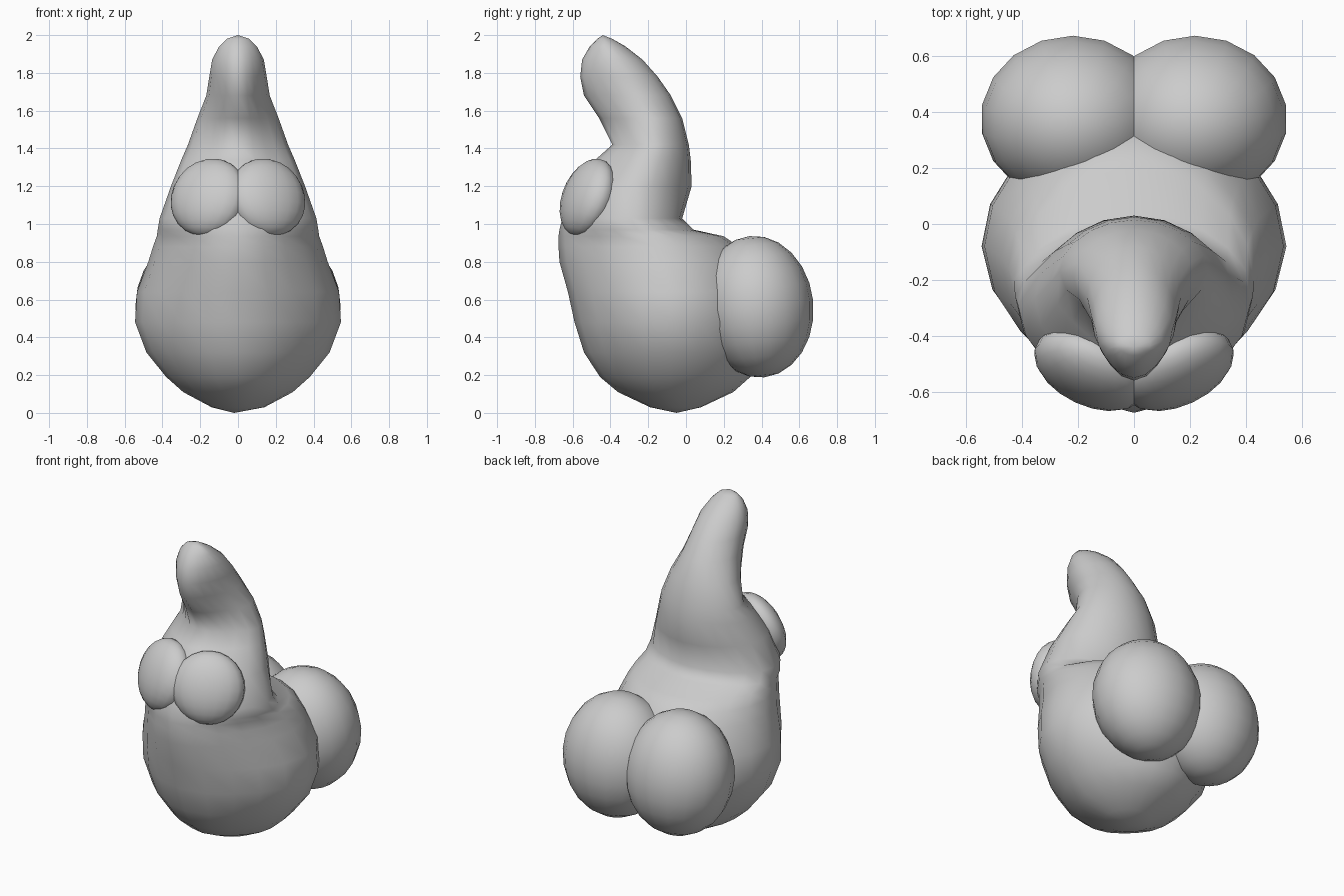
import bpy, bmesh, math
from mathutils import Matrix, Vector, Euler

if "Cube" in bpy.data.objects:
    bpy.data.objects.remove(bpy.data.objects["Cube"])

SEG = 20


def finish(bm, name):
    bmesh.ops.recalc_face_normals(bm, faces=bm.faces)
    for f in bm.faces:
        f.smooth = True
    me = bpy.data.meshes.new(name)
    bm.to_mesh(me)
    bm.free()
    ob = bpy.data.objects.new(name, me)
    bpy.context.collection.objects.link(ob)
    return ob


def loft(name, rings, bottom, top):
    """Horizontal rings: z, front y, back y, half width, y of widest point."""
    bm = bmesh.new()
    loops = []
    for z, yf, yb, w, yw in rings:
        loop = []
        for i in range(SEG):
            a = 2 * math.pi * i / SEG
            c = math.cos(a)
            # front half is slightly pinched towards a keel
            pinch = 0.02 if c > 0 else (0.12 if 1.3 < z < 1.7 else 0.065)
            r = 1 - pinch * math.sin(2 * a) ** 2
            y = yw + r * c * ((yb - yw) if c > 0 else (yw - yf))
            loop.append(bm.verts.new((r * w * math.sin(a), y, z)))
        loops.append(loop)
    for lo, hi in zip(loops, loops[1:]):
        for i in range(SEG):
            j = (i + 1) % SEG
            bm.faces.new((lo[i], lo[j], hi[j], hi[i]))
    for loop, tip in ((loops[0], bottom), (loops[-1], top)):
        v = bm.verts.new(tip)
        for i in range(SEG):
            bm.faces.new((loop[i], loop[(i + 1) % SEG], v))
    return finish(bm, name)


def ellipsoid(name, centre, radii, tilt=0, yaw=0):
    bm = bmesh.new()
    m = Matrix.LocRotScale(Vector(centre), Euler((math.radians(tilt), 0, math.radians(yaw))), Vector(radii))
    bmesh.ops.create_uvsphere(bm, u_segments=18, v_segments=12, radius=1, matrix=m)
    return finish(bm, name)


# Pear-shaped body flowing up into a forward-curling trunk
loft("body", [
    (0.03, -0.19, 0.08, 0.14, -0.06),
    (0.11, -0.36, 0.25, 0.29, -0.08),
    (0.19, -0.455, 0.34, 0.38, -0.08),
    (0.32, -0.54, 0.39, 0.485, -0.08),
    (0.48, -0.59, 0.41, 0.545, -0.08),
    (0.64, -0.625, 0.40, 0.535, -0.08),
    (0.80, -0.67, 0.34, 0.475, -0.12),
    (0.88, -0.675, 0.28, 0.45, -0.16),
    (0.935, -0.675, 0.20, 0.43, -0.20),
    (0.97, -0.67, 0.04, 0.425, -0.26),
    (1.03, -0.655, -0.02, 0.415, -0.29),
    (1.20, -0.585, 0.03, 0.355, -0.27),
    (1.34, -0.48, 0.025, 0.30, -0.21),
    (1.42, -0.39, 0.015, 0.265, -0.17),
    (1.56, -0.46, -0.02, 0.215, -0.19),
    (1.68, -0.54, -0.08, 0.168, -0.26),
    (1.78, -0.56, -0.15, 0.152, -0.33),
    (1.87, -0.55, -0.23, 0.137, -0.38),
    (1.94, -0.51, -0.32, 0.10, -0.42),
    (1.98, -0.47, -0.39, 0.06, -0.435),
], (-0.02, -0.05, 0), (0, -0.44, 2.0))

# Mirrored pairs: eyes on the front, large round lobes at the back
for side, s in (("right", 1), ("left", -1)):
    ellipsoid("eye_" + side, (s * 0.155, -0.52, 1.14), (0.215, 0.115, 0.215), -20, s * 25)
    ellipsoid("back_lobe_" + side, (s * 0.218, 0.375, 0.562), (0.33, 0.3, 0.376), 6)
